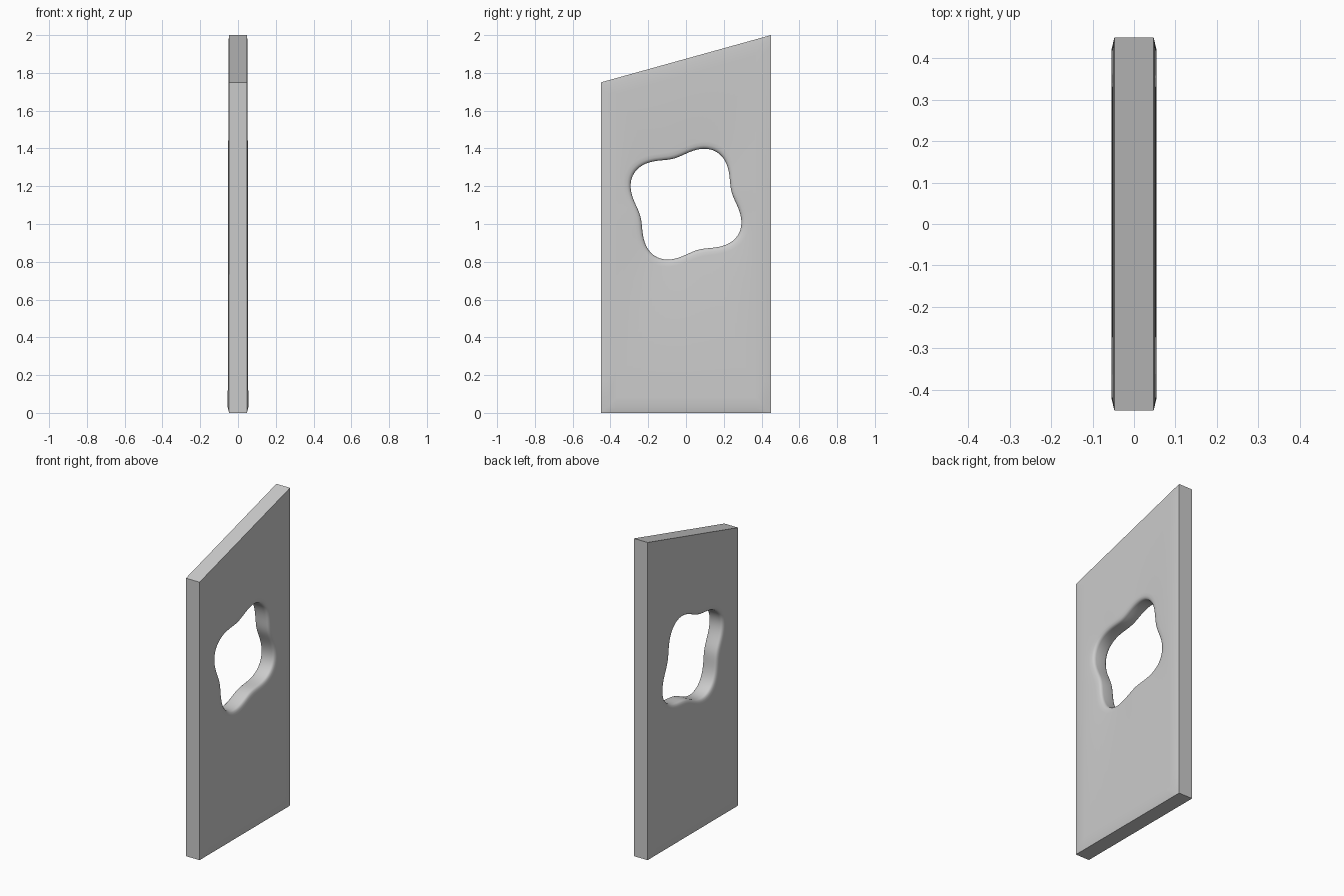
import bpy, bmesh
from math import sin, cos, tau, radians, atan2

if "Cube" in bpy.data.objects:
    bpy.data.objects.remove(bpy.data.objects["Cube"])

CZ = 1.105            # height of the opening's centre
HW = 0.45             # half width of the slab
SLOPE = 0.25 / 0.9    # slanted top


def top(y):
    return 1.875 + SLOPE * y


def hole(a, d):
    # four-lobed opening, grown by d
    r = 0.285 + 0.035 * cos(4 * (a - radians(60))) + d
    return r * cos(a), CZ + r * sin(a)


def outline(a, d):
    # slab outline hit by a ray from the opening centre, inset by d
    c, s = cos(a), sin(a)
    hits = []
    for ny, nz, dist in ((1, 0, HW), (-1, 0, HW), (0, -1, CZ), (-SLOPE, 1, 1.875 - CZ)):
        k = ny * c + nz * s
        if k > 1e-9:
            hits.append(dist / k)
    t = min(hits)
    y, z = t * c, CZ + t * s
    f = z / top(y)
    y *= 1 - d / HW
    return y, d + f * (top(y) - 2 * d)


# angles: even steps plus the exact slab corners
corners = [atan2(z - CZ, y) % tau for y in (-HW, HW) for z in (0, top(y))]
even = [tau * i / 128 for i in range(128)]
angles = sorted([a for a in even if min(abs(a - c) for c in corners) > 0.01] + corners)

# one half of the wall section: (curve, offset, half thickness)
half = [(hole, 0, 0.030), (hole, 0.002, 0.039), (hole, 0.008, 0.046), (hole, 0.020, 0.050),
        (hole, 0.040, None), (outline, 0.08, None), (outline, 0.03, None), (outline, 0, 0.0475)]
section = [(f, d, x, 1) for f, d, x in half] + [(f, d, x, -1) for f, d, x in reversed(half)]

bm = bmesh.new()
rings = []
for f, d, x, side in section:
    ring = []
    for a in angles:
        y, z = f(a, d)
        t = x if x else 0.0545 - 0.002 * z   # faces bulge slightly
        ring.append(bm.verts.new((side * t, y, z)))
    rings.append(ring)
n = len(angles)
for r0, r1 in zip(rings, rings[1:] + rings[:1]):
    for i in range(n):
        j = (i + 1) % n
        bm.faces.new((r0[i], r0[j], r1[j], r1[i]))
bmesh.ops.recalc_face_normals(bm, faces=bm.faces)

# slab with opening
mesh = bpy.data.meshes.new("slab")
bm.to_mesh(mesh)
bm.free()
slab = bpy.data.objects.new("slab", mesh)
bpy.context.collection.objects.link(slab)
bpy.context.view_layer.objects.active = slab
slab.select_set(True)
bpy.ops.object.shade_smooth_by_angle(angle=radians(40))
